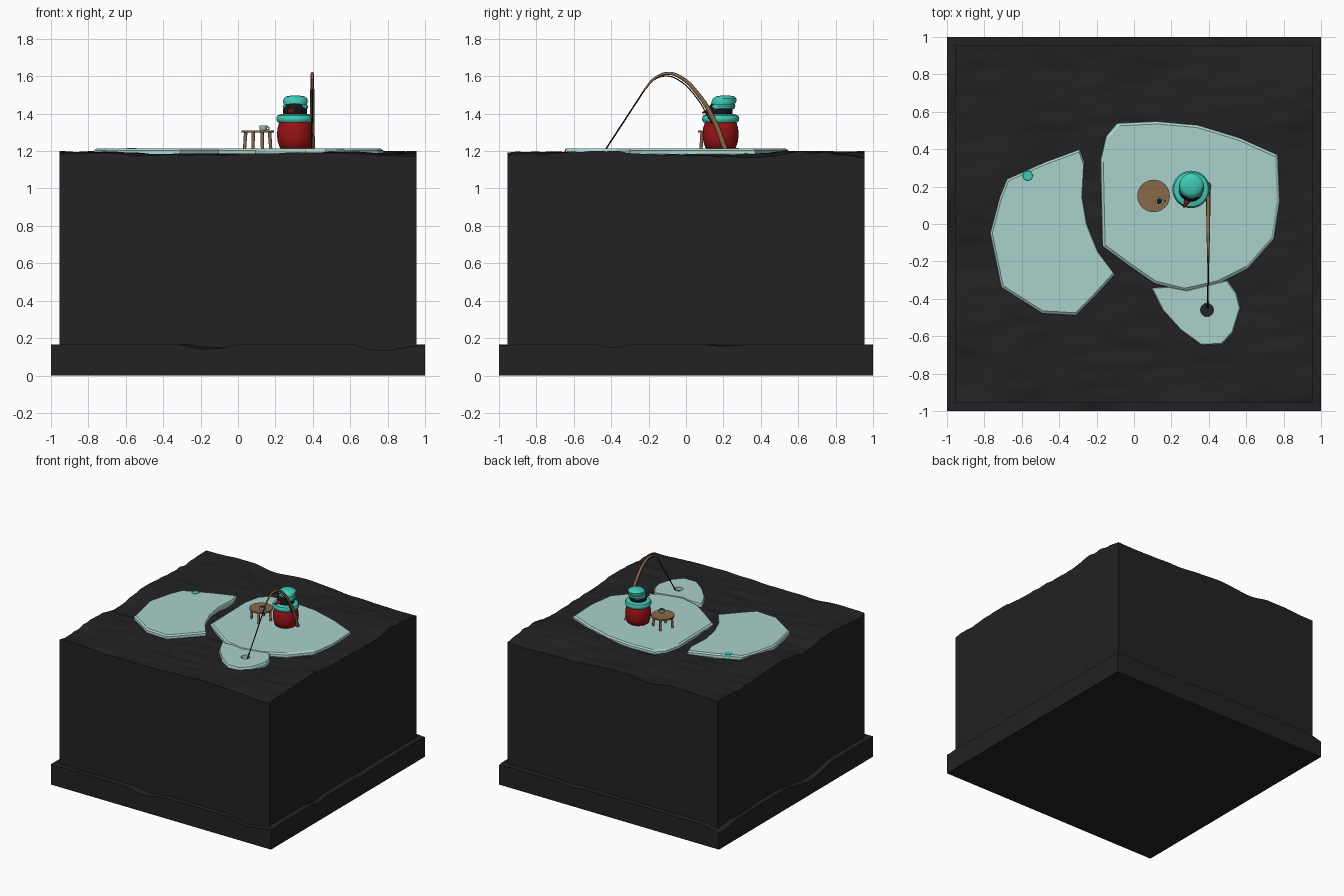
import bpy, bmesh, math
from mathutils import Vector, noise

if "Cube" in bpy.data.objects:
    bpy.data.objects.remove(bpy.data.objects["Cube"])


def mat(name, rgb):
    m = bpy.data.materials.new(name)
    m.diffuse_color = (*rgb, 1)
    m.use_nodes = True
    m.node_tree.nodes["Principled BSDF"].inputs["Base Color"].default_value = m.diffuse_color
    return m


DARK = mat("dark water", (0.016, 0.016, 0.016))
BLACK = mat("black", (0.008, 0.008, 0.008))
ICE = mat("pale ice", (0.40, 0.64, 0.60))
RED = mat("deep red", (0.32, 0.006, 0.008))
TEAL = mat("teal", (0.05, 0.60, 0.47))
WOOD = mat("wood", (0.25, 0.14, 0.065))


def finish(name, bm, m, smooth=True):
    bmesh.ops.recalc_face_normals(bm, faces=bm.faces)
    me = bpy.data.meshes.new(name)
    bm.to_mesh(me)
    bm.free()
    ob = bpy.data.objects.new(name, me)
    bpy.context.collection.objects.link(ob)
    me.materials.append(m)
    if smooth:
        bpy.ops.object.select_all(action='DESELECT')
        ob.select_set(True)
        bpy.context.view_layer.objects.active = ob
        bpy.ops.object.shade_smooth_by_angle(angle=math.radians(40))
    return ob


def block(name, half, z0, zf, m, n=64):
    """Box whose top is a grid shaped by zf(x, y)."""
    bm = bmesh.new()
    bmesh.ops.create_grid(bm, x_segments=n, y_segments=n, size=half)
    for v in bm.verts:
        v.co.z = zf(v.co.x, v.co.y)
    rim = [e for e in bm.edges if e.is_boundary]
    ext = bmesh.ops.extrude_edge_only(bm, edges=rim)["geom"]
    for g in ext:
        if isinstance(g, bmesh.types.BMVert):
            g.co.z = z0
    bmesh.ops.holes_fill(bm, edges=[e for e in bm.edges if e.is_boundary], sides=0)
    return finish(name, bm, m)


def lathe(name, prof, centre, m, n=32, tilt=(0, 0)):
    """Turned solid from (radius, z); tilt shears x and y with height."""
    bm = bmesh.new()
    z0 = prof[0][1]
    rings = []
    for r, z in prof:
        rings.append([bm.verts.new((
            centre[0] + tilt[0] * (z - z0) + r * math.cos(2 * math.pi * i / n),
            centre[1] + tilt[1] * (z - z0) + r * math.sin(2 * math.pi * i / n), z))
            for i in range(n)])
    for a, b in zip(rings, rings[1:]):
        for i in range(n):
            j = (i + 1) % n
            bm.faces.new((a[i], a[j], b[j], b[i]))
    bm.faces.new(rings[0][::-1])
    bm.faces.new(rings[-1])
    return finish(name, bm, m)


def tube(name, pts, m, r0, r1):
    """Smooth tapered round bar through points."""
    cu = bpy.data.curves.new(name, 'CURVE')
    cu.dimensions = '3D'
    cu.bevel_depth = 1
    cu.bevel_resolution = 2
    cu.resolution_u = 6
    cu.use_fill_caps = True
    sp = cu.splines.new('BEZIER')
    sp.bezier_points.add(len(pts) - 1)
    for i, (bp, p) in enumerate(zip(sp.bezier_points, pts)):
        bp.co = p
        bp.radius = r0 + (r1 - r0) * i / (len(pts) - 1)
        bp.handle_left_type = bp.handle_right_type = 'AUTO'
    cu.materials.append(m)
    ob = bpy.data.objects.new(name, cu)
    bpy.context.collection.objects.link(ob)
    bpy.ops.object.select_all(action='DESELECT')
    ob.select_set(True)
    bpy.context.view_layer.objects.active = ob
    bpy.ops.object.convert(target='MESH')
    return ob


def floe(name, outline):
    """Ice slab with a sloped rim."""
    bm = bmesh.new()
    c = sum((Vector(p) for p in outline), Vector((0, 0))) / len(outline)
    rings = []
    for s, z in ((0.97, 1.165), (1.0, 1.185), (0.995, 1.203), (0.965, 1.213)):
        rings.append([bm.verts.new((*(c + (Vector(p) - c) * s), z)) for p in outline])
    n = len(outline)
    for a, b in zip(rings, rings[1:]):
        for i in range(n):
            j = (i + 1) % n
            bm.faces.new((a[i], a[j], b[j], b[i]))
    caps = [bm.faces.new(rings[0][::-1]), bm.faces.new(rings[-1])]
    bmesh.ops.triangulate(bm, faces=caps)
    return finish(name, bm, ICE, smooth=False)


# sea bed slab and block of water
def bed_z(x, y):
    return 0.167 - 0.09 * max(0, noise.noise(Vector((x * 2.6, y * 2.6, 4.0))) - 0.08)


def sea_z(x, y):
    z = 1.182 + 0.035 * noise.noise(Vector((x * 2.5, y * 2.5, 1.0)))
    z += 0.012 * noise.noise(Vector((x * 5, y * 14, 7.0)))
    return max(1.155, min(1.2, z))


block("sea_bed", 1.0, 0.0, bed_z, DARK)
block("water_block", 0.955, 0.1, sea_z, DARK, 90)

# ice floes
left = floe("left_floe", [(-0.29, 0.40), (-0.48, 0.33), (-0.68, 0.24), (-0.72, 0.14),
                          (-0.77, -0.05), (-0.71, -0.34), (-0.49, -0.48), (-0.31, -0.49),
                          (-0.21, -0.39), (-0.10, -0.27), (-0.19, -0.15), (-0.25, 0.0),
                          (-0.275, 0.15), (-0.265, 0.33)])
floe("main_floe", [(-0.09, 0.54), (-0.15, 0.47), (-0.18, 0.34), (-0.17, -0.12), (-0.02, -0.23),
                   (0.11, -0.32), (0.27, -0.36), (0.45, -0.32), (0.61, -0.24), (0.75, -0.08),
                   (0.78, 0.12), (0.77, 0.37), (0.57, 0.46), (0.34, 0.53), (0.12, 0.55)])
small = floe("small_floe", [(0.09, -0.34), (0.15, -0.46), (0.25, -0.57), (0.36, -0.65),
                            (0.47, -0.645), (0.53, -0.58), (0.57, -0.45), (0.55, -0.37),
                            (0.50, -0.30), (0.40, -0.325), (0.28, -0.355), (0.18, -0.335)])

# fishing hole cut through the small floe
cutter = lathe("hole_cutter", [(0.036, 1.1), (0.036, 1.3)], (0.39, -0.46), ICE, 10)
cutter.hide_render = True
cutter.hide_viewport = True
mod = small.modifiers.new("hole", 'BOOLEAN')
mod.operation = 'DIFFERENCE'
mod.solver = 'EXACT'
mod.object = cutter
bpy.context.view_layer.objects.active = small
bpy.ops.object.modifier_apply(modifier="hole")
bpy.data.objects.remove(cutter)

# teal patch on the left floe's rim
lathe("teal_patch", [(0.03, 1.185), (0.032, 1.207), (0.026, 1.2155)], (-0.568, 0.258), TEAL, 8)

# sitting figure: body, scarf, head, hat, beak
C = (0.305, 0.185)
lathe("body", [(0.07, 1.21), (0.082, 1.218), (0.092, 1.25), (0.097, 1.285), (0.093, 1.325),
               (0.082, 1.36), (0.06, 1.39)], C, RED)
lathe("scarf", [(0.07, 1.35), (0.09, 1.353), (0.099, 1.364), (0.10, 1.377), (0.092, 1.391),
                (0.07, 1.398)], C, TEAL)
lathe("head", [(0.05, 1.37), (0.062, 1.395), (0.065, 1.415), (0.06, 1.44), (0.045, 1.46)], C, BLACK)
lathe("hat", [(0.056, 1.422), (0.066, 1.428), (0.068, 1.44), (0.062, 1.449), (0.066, 1.463),
              (0.064, 1.48), (0.05, 1.492), (0.02, 1.497)], (0.307, 0.192), TEAL, tilt=(0, 0.25))
tube("beak", [(0.292, 0.14, 1.412), (0.28, 0.115, 1.411), (0.266, 0.088, 1.405)], RED, 0.022, 0.004)

# table with four legs and a cup
T = (0.105, 0.15)
lathe("table_top", [(0.087, 1.299), (0.087, 1.311)], T, WOOD)
for k in range(4):
    a = math.radians(20 + 90 * k)
    dx, dy = math.cos(a), math.sin(a)
    tube(f"table_leg_{k + 1}", [(T[0] + 0.075 * dx, T[1] + 0.075 * dy, 1.205),
                                (T[0] + 0.068 * dx, T[1] + 0.068 * dy, 1.30)], WOOD, 0.009, 0.01)
lathe("cup", [(0.014, 1.31), (0.02, 1.318), (0.021, 1.336), (0.016, 1.336)], (0.135, 0.122), ICE, 16)
lathe("cup_drink", [(0.016, 1.334), (0.016, 1.3365)], (0.135, 0.122), BLACK, 16)
tube("cup_handle", [(0.152, 0.122, 1.331), (0.165, 0.122, 1.327), (0.165, 0.122, 1.318),
                    (0.152, 0.122, 1.315)], ICE, 0.003, 0.003)

# bent rod, and the line running under it and down to the hole
ROD = [(0.21, 1.21), (0.15, 1.365), (0.06, 1.51), (-0.03, 1.595), (-0.10, 1.615),
       (-0.17, 1.587), (-0.22, 1.53)]
tube("rod", [(0.397, y, z) for y, z in ROD], WOOD, 0.014, 0.005)
tube("rod_line", [(0.397, y - 0.012, z - 0.014) for y, z in ROD[1:6]] + [(0.397, -0.22, 1.53)],
     BLACK, 0.003, 0.003)
tube("hanging_line", [(0.397, -0.22, 1.53), (0.394, -0.455, 1.17)], BLACK, 0.004, 0.004)
